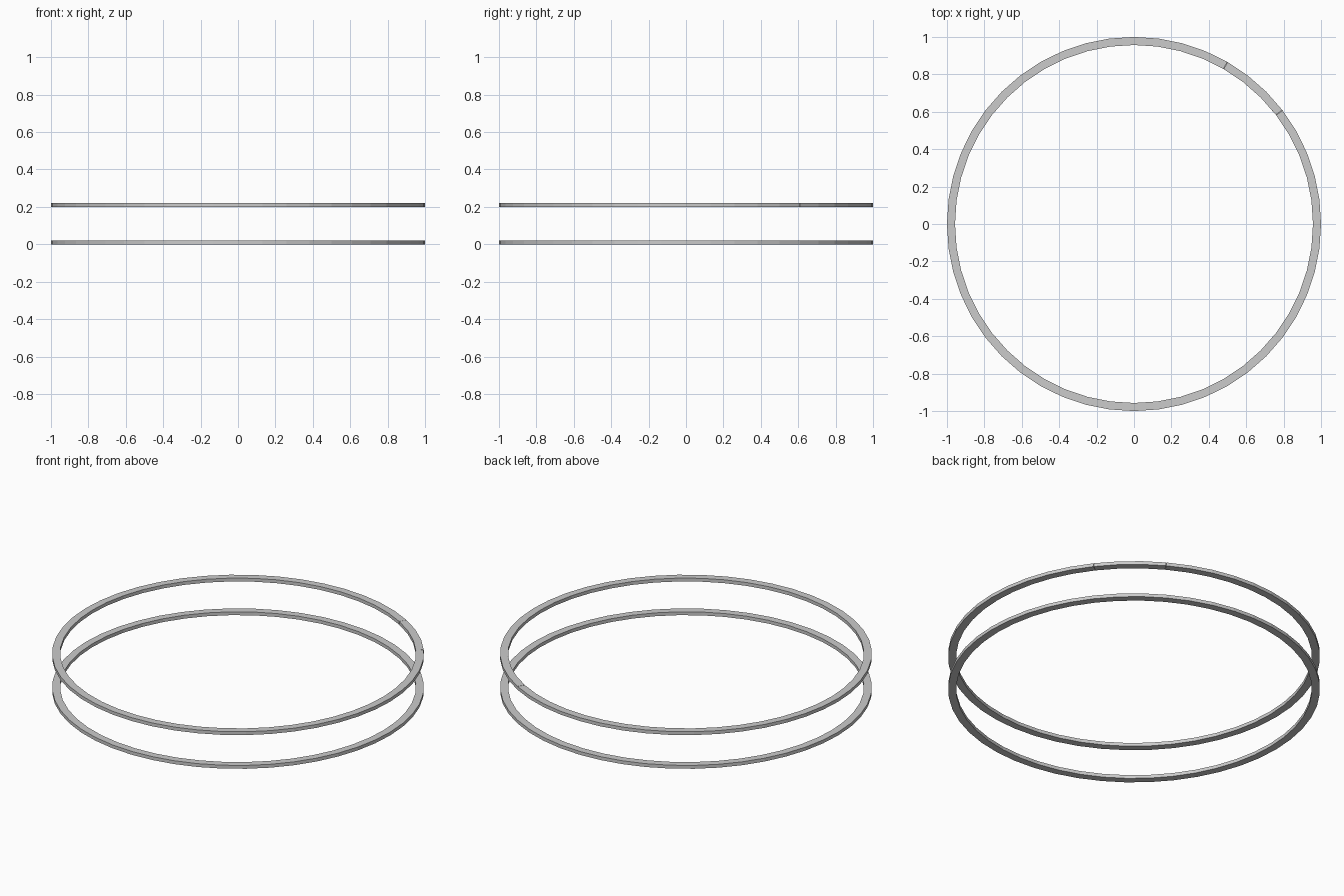
import bpy, bmesh
from math import cos, sin, radians

if "Cube" in bpy.data.objects:
    bpy.data.objects.remove(bpy.data.objects["Cube"])

SEGMENTS = 48
STEP = 360 / SEGMENTS
OUTER, INNER, THICK = 1.0, 0.957, 0.02


def ring_arc(name, z, first, last, gap=0.0):
    """Sweep a rectangular section between two segment numbers."""
    closed = last - first == SEGMENTS
    bm = bmesh.new()
    sections = []
    for i in range(first, last if closed else last + 1):
        a = i * STEP
        if not closed:
            a += gap if i == first else -gap if i == last else 0
        c, s = cos(radians(a)), sin(radians(a))
        profile = [(INNER, z), (OUTER, z), (OUTER, z + THICK), (INNER, z + THICK)]
        sections.append([bm.verts.new((r * c, r * s, h)) for r, h in profile])
    pairs = list(zip(sections, sections[1:]))
    if closed:
        pairs.append((sections[-1], sections[0]))
    else:
        bm.faces.new(sections[0])
        bm.faces.new(sections[-1][::-1])
    for a, b in pairs:
        for k in range(4):
            n = (k + 1) % 4
            bm.faces.new((a[k], b[k], b[n], a[n]))
    bmesh.ops.recalc_face_normals(bm, faces=bm.faces)
    mesh = bpy.data.meshes.new(name)
    bm.to_mesh(mesh)
    bm.free()
    obj = bpy.data.objects.new(name, mesh)
    bpy.context.collection.objects.link(obj)
    return obj


# Full lower hoop
ring_arc("lower_ring", 0.0, 0, SEGMENTS)

# Upper hoop, split by two fine seams at 37.5 and 60 degrees
ring_arc("upper_ring_long_section", 0.2, 8, SEGMENTS + 5, 0.06)
ring_arc("upper_ring_short_section", 0.2, 5, 8, 0.06)
